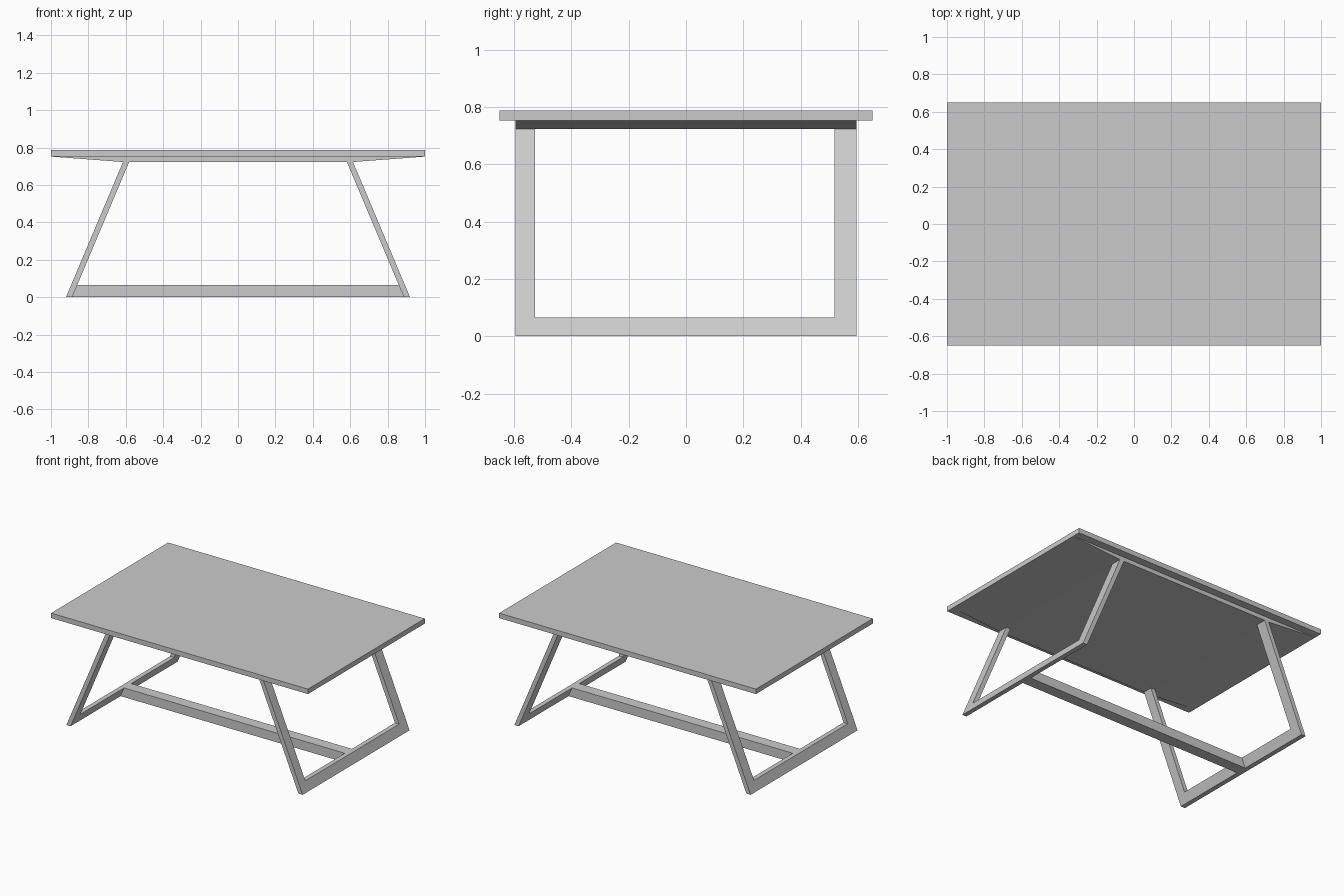
import bpy
import bmesh

if "Cube" in bpy.data.objects:
    bpy.data.objects.remove(bpy.data.objects["Cube"])


def prism(name, profile, to_a, to_b):
    """Solid between two mapped copies of one 2D profile."""
    bm = bmesh.new()
    a = [bm.verts.new(to_a(u, v)) for u, v in profile]
    b = [bm.verts.new(to_b(u, v)) for u, v in profile]
    n = len(profile)
    bm.faces.new(a)
    bm.faces.new(b[::-1])
    for i in range(n):
        j = (i + 1) % n
        bm.faces.new((a[j], a[i], b[i], b[j]))
    bmesh.ops.recalc_face_normals(bm, faces=bm.faces)
    mesh = bpy.data.meshes.new(name)
    bm.to_mesh(mesh)
    bm.free()
    obj = bpy.data.objects.new(name, mesh)
    bpy.context.collection.objects.link(obj)
    return obj


def along_y(name, profile, half):
    """Extrude an x-z profile symmetrically along y."""
    return prism(name, profile, lambda x, z: (x, -half, z),
                 lambda x, z: (x, half, z))


TOP, SLAB, PANEL = 0.787, 0.752, 0.723
RAIL = 0.065
SLOPE = 0.305 / PANEL   # inward lean of the legs

# Tabletop slab
along_y("tabletop", [(-1, SLAB), (1, SLAB), (1, TOP), (-1, TOP)], 0.65)

# Tapered panel under the top
along_y("under_panel", [(-0.615, PANEL), (0.615, PANEL), (1, SLAB), (-1, SLAB)], 0.595)

# Leaning U-shaped leg frames
u_shape = [(-0.595, 0), (0.595, 0), (0.595, PANEL), (0.518, PANEL),
           (0.518, RAIL), (-0.526, RAIL), (-0.526, PANEL), (-0.595, PANEL)]
for side, label in ((-1, "left"), (1, "right")):
    prism(label + "_leg_frame", u_shape,
          lambda y, z: (side * (0.92 - SLOPE * z), y, z),
          lambda y, z: (side * (0.887 - SLOPE * z), y, z))

# Floor stretcher joining the frames
e0, e1 = 0.887, 0.887 - SLOPE * RAIL
along_y("stretcher", [(-e0, 0), (e0, 0), (e1, RAIL), (-e1, RAIL)], 0.04)
